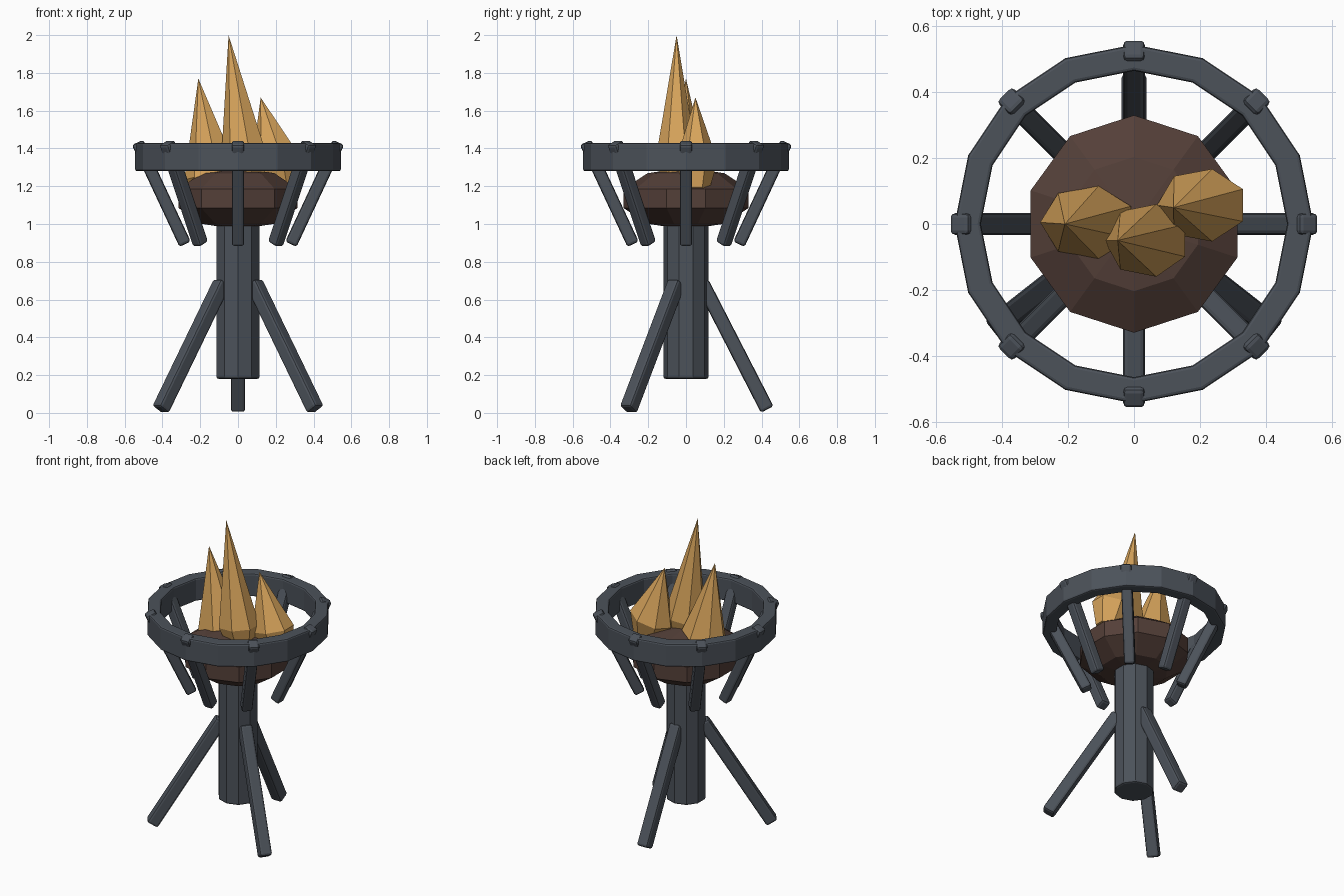
import bpy, bmesh, math
from mathutils import Matrix, Vector

if "Cube" in bpy.data.objects:
    bpy.data.objects.remove(bpy.data.objects["Cube"], do_unlink=True)


def material(name, rgb):
    m = bpy.data.materials.new(name)
    m.use_nodes = True
    m.diffuse_color = (*rgb, 1)
    m.node_tree.nodes["Principled BSDF"].inputs["Base Color"].default_value = (*rgb, 1)
    return m


IRON = material("dark iron", (0.072, 0.084, 0.102))
COAL = material("charred brown", (0.088, 0.050, 0.040))
FIRE = material("flame orange", (0.68, 0.37, 0.105))


def finish(name, bm, mat, bevel=0):
    bmesh.ops.recalc_face_normals(bm, faces=bm.faces)
    mesh = bpy.data.meshes.new(name)
    bm.to_mesh(mesh)
    bm.free()
    mesh.materials.append(mat)
    ob = bpy.data.objects.new(name, mesh)
    bpy.context.collection.objects.link(ob)
    if bevel:
        mod = ob.modifiers.new("Bevel", "BEVEL")
        mod.width = bevel
        mod.segments = 2
        mod.limit_method = "ANGLE"
        mod.angle_limit = math.radians(40)
    return ob


def bar(name, a, b, width):
    """Square bar from a to b, with two sides kept level."""
    a, b = Vector(a), Vector(b)
    axis = (b - a).normalized()
    side = axis.cross(Vector((0, 0, 1))).normalized()
    rot = Matrix((side, axis.cross(side), axis)).transposed().to_4x4()
    bm = bmesh.new()
    size = Matrix.Diagonal((width, width, (b - a).length, 1))
    bmesh.ops.create_cube(bm, size=1, matrix=Matrix.Translation((a + b) / 2) @ rot @ size)
    return finish(name, bm, IRON, 0.014)


def loop(bm, n, center, rx, ry, tilt=0, turn=0):
    verts = []
    for i in range(n):
        t = math.tau * (i + turn) / n
        x, y = rx * math.cos(t), ry * math.sin(t)
        verts.append(bm.verts.new((center[0] + x, center[1] + y, center[2] + tilt * x)))
    return verts


def bridge(bm, lower, upper):
    n = len(lower)
    for i in range(n):
        j = (i + 1) % n
        bm.faces.new((lower[i], lower[j], upper[j], upper[i]))


# Post
bm = bmesh.new()
bmesh.ops.create_cone(bm, cap_ends=True, segments=10, radius1=0.12, radius2=0.12,
                      depth=0.84, matrix=Matrix.Translation((0, 0, 0.6)))
finish("post", bm, IRON, 0.012)

# Tripod legs
for side, label in ((1, "left"), (-1, "right")):
    bar(f"{label}_front_leg", (side * 0.41, -0.305, 0.018), (side * 0.085, -0.05, 0.69), 0.075)
bar("back_leg", (0, 0.43, 0.018), (0, 0.085, 0.69), 0.075)

# Fire bowl: a squashed low-poly ball of embers
bm = bmesh.new()
bmesh.ops.create_uvsphere(bm, u_segments=10, v_segments=5, radius=1,
                          matrix=Matrix.Translation((0, 0, 1.135)) @ Matrix.Diagonal((0.347, 0.347, 0.165, 1)))
finish("ember_bowl", bm, COAL)

# Hoop
bm = bmesh.new()
loops = [loop(bm, 16, (0, 0, z), r, r)
         for r, z in ((0.465, 1.28), (0.545, 1.28), (0.545, 1.43), (0.465, 1.43))]
for i in range(4):
    bridge(bm, loops[i], loops[(i + 1) % 4])
finish("hoop", bm, IRON, 0.01)

# Slanted struts, with their tips passing through the hoop
for i in range(8):
    c, s = math.cos(math.tau * i / 8), math.sin(math.tau * i / 8)
    bar(f"strut_{i + 1}", (0.28 * c, 0.28 * s, 0.893), (0.532 * c, 0.532 * s, 1.432), 0.066)


# Flames: leaning seven-sided spikes that narrow again at the foot
def flame(name, apex, center, rx, tilt):
    bm = bmesh.new()
    x, y, z = center
    foot = loop(bm, 7, (x + 0.15 * tilt, y, z - 0.15), 0.6 * rx, 0.068, tilt, 0.5)
    belly = loop(bm, 7, center, rx, 0.113, tilt, 0.5)
    bridge(bm, foot, belly)
    bm.faces.new(foot)
    tip = bm.verts.new(apex)
    for i in range(7):
        bm.faces.new((belly[i], belly[(i + 1) % 7], tip))
    finish(name, bm, FIRE)


flame("middle_flame", (-0.05, -0.05, 2.0), (0.039, -0.05, 1.34), 0.129, 0.14)
flame("right_flame", (-0.21, 0.0, 1.77), (-0.14, 0.005, 1.27), 0.145, 0.25)
flame("left_flame", (0.12, 0.05, 1.67), (0.207, 0.057, 1.325), 0.137, 0.25)
